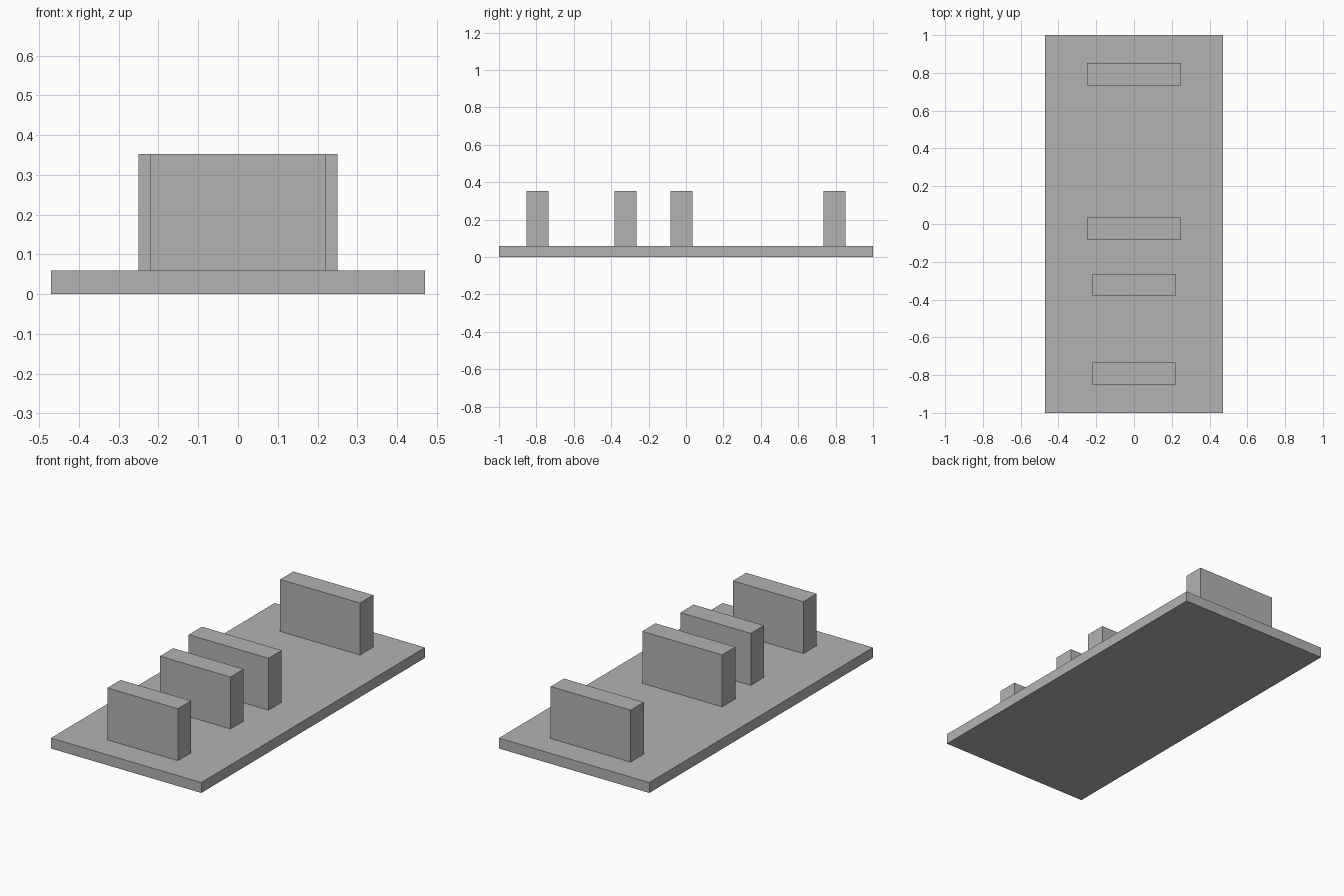
import bpy

default_cube = bpy.data.objects.get("Cube")
if default_cube:
    bpy.data.objects.remove(default_cube, do_unlink=True)

# Single grey material
GREY = (0.45, 0.45, 0.45, 1.0)
grey = bpy.data.materials.new("plain_grey")
grey.use_nodes = True
grey.diffuse_color = GREY
grey.node_tree.nodes["Principled BSDF"].inputs["Base Color"].default_value = GREY


def box(name, size, y, bottom):
    """Add a box centred on x, resting at the given height."""
    bpy.ops.mesh.primitive_cube_add(size=1, location=(0, y, bottom + size[2] / 2))
    obj = bpy.context.object
    obj.name = name
    obj.scale = size
    bpy.ops.object.transform_apply(location=False, rotation=False, scale=True)
    obj.data.materials.append(grey)
    return obj


# Flat base plate
BASE_HEIGHT = 0.059
box("base_plate", (0.941, 2.0, BASE_HEIGHT), 0, 0)

# Upright slabs: the front pair is narrower than the back pair
WALL_DEPTH, WALL_HEIGHT = 0.118, 0.294
for name, width, y in (
    ("front_slab", 0.441, -0.793),
    ("front_middle_slab", 0.441, -0.323),
    ("back_middle_slab", 0.5, -0.025),
    ("back_slab", 0.5, 0.793),
):
    box(name, (width, WALL_DEPTH, WALL_HEIGHT), y, BASE_HEIGHT)
